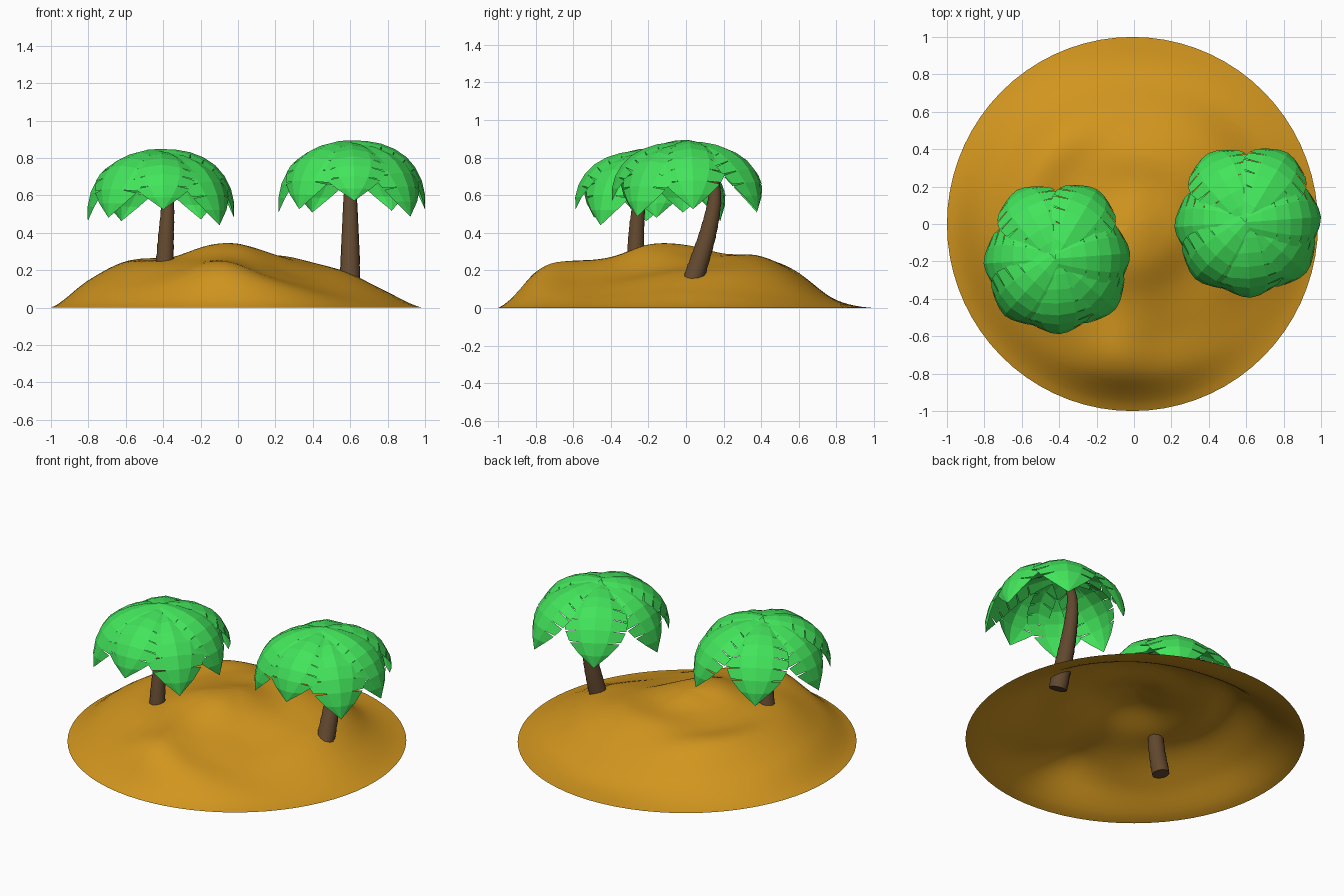
import bpy, bmesh, math
from mathutils import Vector

if "Cube" in bpy.data.objects:
    bpy.data.objects.remove(bpy.data.objects["Cube"])


def material(name, rgb):
    m = bpy.data.materials.new(name)
    m.diffuse_color = (*rgb, 1)
    m.use_nodes = True
    m.node_tree.nodes["Principled BSDF"].inputs["Base Color"].default_value = m.diffuse_color
    return m


SAND = material("sand", (0.64, 0.302, 0.013))
BARK = material("bark", (0.12, 0.064, 0.028))
GREEN = material("leaf green", (0.055, 0.78, 0.105))


def finish(bm, name, mat, smooth=None):
    me = bpy.data.meshes.new(name)
    bm.to_mesh(me)
    bm.free()
    ob = bpy.data.objects.new(name, me)
    bpy.context.collection.objects.link(ob)
    me.materials.append(mat)
    if smooth:
        bpy.ops.object.select_all(action='DESELECT')
        ob.select_set(True)
        bpy.context.view_layer.objects.active = ob
        bpy.ops.object.shade_smooth_by_angle(angle=math.radians(smooth))
    return ob


def cubic(p0, p1, p2, p3, t):
    return p1 + (p2 - p0) * (t / 2) + (2 * p0 - 5 * p1 + 4 * p2 - p3) * (t * t / 2) \
        + (3 * p1 - p0 - 3 * p2 + p3) * (t ** 3 / 2)


def sample(pts, t):
    """Smooth curve through evenly spaced values, t in 0..1."""
    f = t * (len(pts) - 1)
    i = min(int(f), len(pts) - 2)
    first, last = 2 * pts[0] - pts[1], 2 * pts[-1] - pts[-2]
    ext = [first, *pts, last]
    return cubic(*ext[i:i + 4], f - i)


# Sand mound: heights every 45 degrees, at radii 0.2, 0.4, 0.6, 0.8
TOP = 0.335
DUNE = [(.285, .225, .185, .09), (.285, .27, .20, .06), (.29, .275, .18, .04), (.285, .26, .25, .10),
        (.30, .255, .245, .145), (.335, .27, .22, .12), (.335, .26, .195, .155), (.30, .195, .13, .06)]


def spoke(k, r):
    row = DUNE[k % 8]
    v = [DUNE[(k + 4) % 8][0], TOP, *row, 0.0, 0.0]
    i = min(int(r * 5), 4)
    return cubic(*v[i:i + 4], r * 5 - i)


def dune_height(r, a):
    f = a / (math.pi / 4)
    k = int(f)
    h = cubic(*[spoke(k + d, r) for d in (-1, 0, 1, 2)], f - k)
    # small extra hump at the front
    x, y = r * math.cos(a) + 0.08, r * math.sin(a) + 0.67
    h += 0.06 * math.exp(-(x * x + y * y) / 0.034) * min(1, (1 - r) * 6)
    return max(0, h)


bm = bmesh.new()
SEG, RINGS = 72, 32
centre = bm.verts.new((-0.008, 0, TOP))
prev = None
for j in range(1, RINGS + 1):
    r = j / RINGS
    ring = []
    for s in range(SEG):
        a = math.tau * s / SEG
        ring.append(bm.verts.new((r * math.cos(a) * 0.992 - 0.008, r * math.sin(a), dune_height(r, a))))
    for s in range(SEG):
        n = (s + 1) % SEG
        if prev:
            bm.faces.new((prev[s], ring[s], ring[n], prev[n]))
        else:
            bm.faces.new((centre, ring[s], ring[n]))
    prev = ring
finish(bm, "sand_mound", SAND, 60)


# Trunk: bowed tapering tube with slightly flared bark rings
def trunk(name, path, r0, r1, sides=12, bands=14):
    path = [Vector(p) for p in path]
    bm = bmesh.new()
    rings = []
    for b in range(bands):
        for t, flare in ((b / bands, 0.98), ((b + 0.92) / bands, 1.03)):
            c = sample(path, t)
            d = (sample(path, min(t + .02, 1)) - sample(path, max(t - .02, 0))).normalized()
            u = d.cross(Vector((0, 1, 0))).normalized()
            v = d.cross(u)
            r = (r0 + (r1 - r0) * t ** 1.3) * flare
            rings.append([bm.verts.new(c + r * (u * math.cos(a) + v * math.sin(a)))
                          for a in (math.tau * s / sides for s in range(sides))])
    for lo, hi in zip(rings, rings[1:]):
        for s in range(sides):
            n = (s + 1) % sides
            bm.faces.new((lo[s], lo[n], hi[n], hi[s]))
    bm.faces.new(rings[0][::-1])
    bm.faces.new(rings[-1])
    bmesh.ops.recalc_face_normals(bm, faces=bm.faces)
    finish(bm, name, BARK, 40)


# Leaf: drooping blade of segments with narrow slits along both edges
REACH = [0.0, 0.11, 0.21, 0.295, 0.355, 0.39, 0.392]
DROP = [0.0, 0.006, 0.035, 0.09, 0.17, 0.27, 0.375]
WIDTH = [0.05, 0.115, 0.16, 0.186, 0.172, 0.115, 0.0]


def leaf(bm, hub, angle, droop, reach):
    out = Vector((math.cos(angle), math.sin(angle), 0))
    side = Vector((-out.y, out.x, 0))

    def point(t, s):
        r, d = sample(REACH, t) * reach, sample(DROP, t) * droop
        e = 0.01
        dr = sample(REACH, min(t + e, 1)) - sample(REACH, max(t - e, 0))
        dd = (sample(DROP, min(t + e, 1)) - sample(DROP, max(t - e, 0))) * droop
        normal = (out * dd + Vector((0, 0, dr))).normalized()
        half = max(sample(WIDTH, t), 0)
        fold = 0.06 * abs(s) + 0.26 * s * s
        return hub + out * r - Vector((0, 0, d)) + side * (s * half) - normal * (fold * half)

    n = 8
    for i in range(n):
        a, b = i / n, (i + 1) / n
        lo = 0.009 if 1 < i < n - 1 else 0
        hi = 0.009 if 0 < i < n - 2 else 0
        for sg in (1, -1):
            strips = [[point(a, 0), point(a, .5 * sg), point(b, .5 * sg), point(b, 0)],
                      [point(a, .5 * sg), point(a + lo, sg), point(b - hi, sg), point(b, .5 * sg)]]
            for q in strips:
                vs = [bm.verts.new(p) for p in (q if sg < 0 else q[::-1])]
                bm.faces.new(vs)


# angle, droop scale, reach scale
LEAVES = [(119, 0.98, 1.07), (59, 0.98, 1.10), (4, 0.98, 1.02), (-40, 1.04, 1.07),
          (-87, 0.84, 1.03), (-132, 0.98, 1.04), (184, 0.98, 0.98)]


def crown(name, hub):
    bm = bmesh.new()
    for k, (deg, droop, reach) in enumerate(LEAVES):
        leaf(bm, Vector(hub) + Vector((0, 0, 0.009 * (k % 3))), math.radians(deg), droop, reach)
    bmesh.ops.remove_doubles(bm, verts=bm.verts, dist=0.0004)
    finish(bm, name, GREEN)


trunk("right_trunk", [(.6, .02, .10), (.6, .078, .27), (.6, .125, .43), (.6, .152, .59),
                      (.6, .13, .73), (.6, .02, .872)], 0.055, 0.016)
crown("right_crown", (.6, .01, .876))

trunk("left_trunk", [(-.415, -.25, .02), (-.395, -.266, .20), (-.385, -.265, .38), (-.376, -.25, .55),
                     (-.385, -.22, .70), (-.42, -.18, .825)], 0.053, 0.016)
crown("left_crown", (-.42, -.185, .83))
